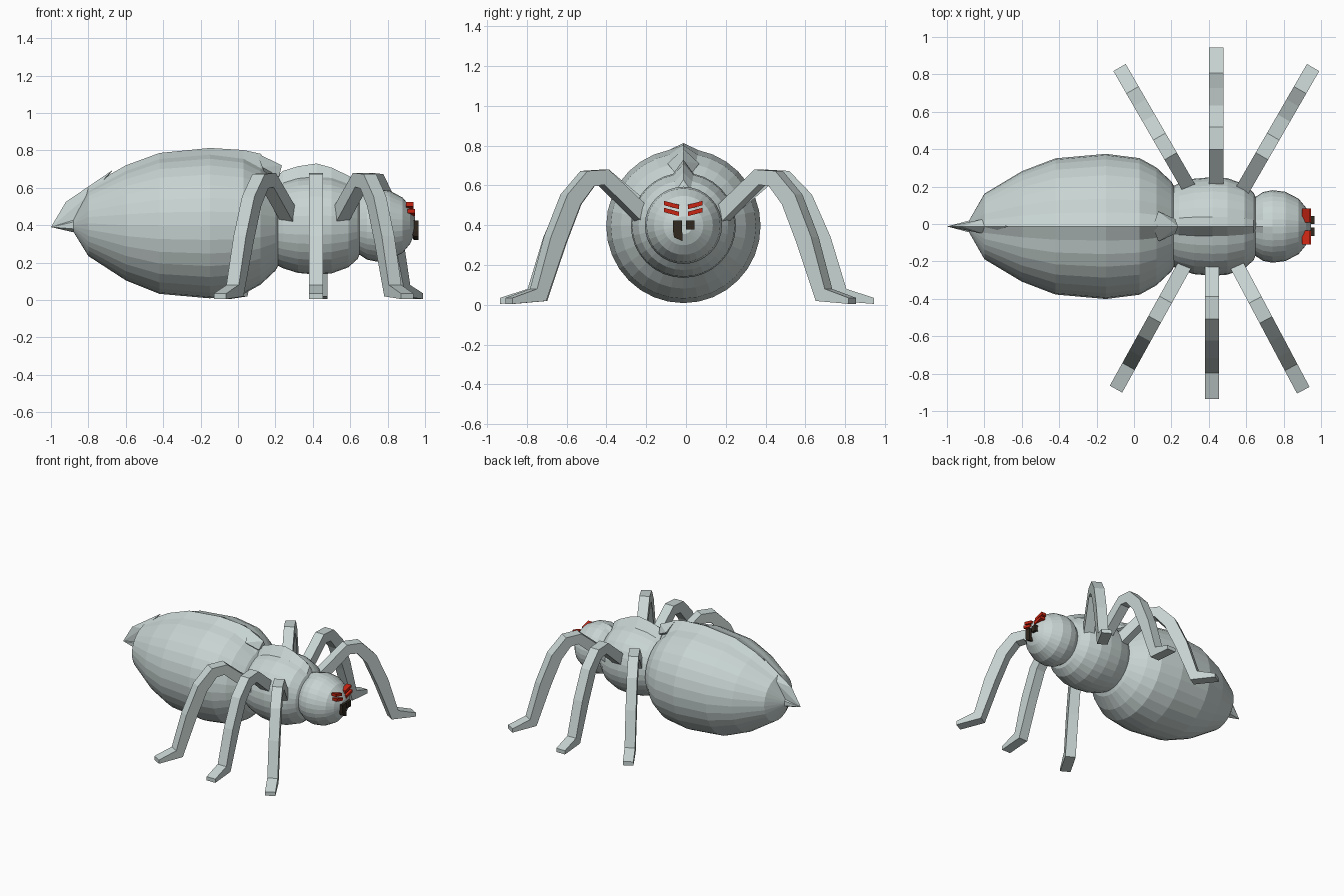
import bpy, bmesh, math
from mathutils import Vector

if "Cube" in bpy.data.objects:
    bpy.data.objects.remove(bpy.data.objects["Cube"])

YC = -0.013   # body axis
SIDES = 32


def material(name, color):
    m = bpy.data.materials.new(name)
    m.diffuse_color = (*color, 1)
    m.use_nodes = True
    m.node_tree.nodes["Principled BSDF"].inputs["Base Color"].default_value = m.diffuse_color
    return m


GREY = material("pale_grey", (0.58, 0.665, 0.65))
RED = material("red", (0.58, 0.018, 0.006))
DARK = material("dark_brown", (0.03, 0.021, 0.013))


def finish(bm, name, mat):
    bmesh.ops.recalc_face_normals(bm, faces=bm.faces)
    me = bpy.data.meshes.new(name)
    bm.to_mesh(me)
    bm.free()
    me.materials.append(mat)
    ob = bpy.data.objects.new(name, me)
    bpy.context.collection.objects.link(ob)
    return ob


def skin(bm, rings):
    """Join rings of vertices into a closed tube."""
    n = len(rings[0])
    for a, b in zip(rings, rings[1:]):
        for i in range(n):
            j = (i + 1) % n
            bm.faces.new((a[i], a[j], b[j], b[i]))
    bm.faces.new(rings[0])
    bm.faces.new(rings[-1])


def body(name, profile):
    """Rings along x: (x, radius, centre z, extra height of the back ridge)."""
    bm = bmesh.new()
    rings = []
    for x, r, zc, ridge in profile:
        ring = []
        for i in range(SIDES):
            a = 2 * math.pi * i / SIDES
            z = zc + r * math.cos(a) + (ridge if i == 0 else 0)
            ring.append(bm.verts.new((x, YC + r * math.sin(a), z)))
        rings.append(ring)
    skin(bm, rings)
    return finish(bm, name, GREY)


def hull(name, points, mat):
    bm = bmesh.new()
    for p in points:
        bm.verts.new(p)
    bmesh.ops.convex_hull(bm, input=bm.verts)
    return finish(bm, name, mat)


# Body segments
body("abdomen", [(-0.88, 0.035, 0.40, 0), (-0.80, 0.175, 0.41, 0.02),
                 (-0.60, 0.295, 0.40, 0.025), (-0.42, 0.364, 0.397, 0.025),
                 (-0.15, 0.388, 0.397, 0.028), (0.03, 0.365, 0.397, 0.04),
                 (0.12, 0.315, 0.397, 0.07), (0.20, 0.24, 0.397, 0.05),
                 (0.24, 0.17, 0.397, 0)])
body("thorax", [(0.18, 0.20, 0.40, 0.04), (0.24, 0.23, 0.40, 0.06),
                (0.32, 0.255, 0.40, 0.06), (0.42, 0.264, 0.40, 0.066),
                (0.50, 0.258, 0.40, 0.05), (0.59, 0.225, 0.40, 0.04),
                (0.64, 0.18, 0.40, 0.05), (0.66, 0.13, 0.40, 0)])
body("head", [(0.62, 0.12, 0.40, 0), (0.645, 0.155, 0.40, 0.02),
              (0.69, 0.184, 0.40, 0.01), (0.74, 0.194, 0.40, 0),
              (0.81, 0.185, 0.40, 0), (0.88, 0.148, 0.40, 0),
              (0.92, 0.10, 0.40, 0), (0.945, 0.045, 0.40, 0)])

# Raised hood and spike at the tail, flared crest over the waist
hull("tail_hood", [(-1, YC, 0.39), (-0.92, YC, 0.525), (-0.67, YC, 0.695)] +
     [(x, YC + s * w, z) for s in (-1, 1)
      for x, w, z in ((-0.80, 0.04, 0.56), (-0.87, 0.025, 0.43))], GREY)
hull("stinger", [(-1, YC, 0.39)] +
     [(-0.87, YC + 0.04 * math.sin(a), 0.40 + 0.04 * math.cos(a))
      for a in (math.radians(60 * k) for k in range(6))], GREY)
hull("waist_crest", [(0.10, YC, 0.785), (0.235, YC, 0.72), (0.16, YC, 0.63)] +
     [(x, YC + s * w, z) for s in (-1, 1)
      for x, w, z in ((0.13, 0.08, 0.71), (0.22, 0.04, 0.66))], GREY)

# Legs: (distance from hip, height, thickness)
LEG = [(-0.05, 0.43, 0.08), (0.20, 0.642, 0.08), (0.29, 0.635, 0.085),
       (0.385, 0.53, 0.09), (0.475, 0.325, 0.09), (0.57, 0.05, 0.08),
       (0.735, 0.02, 0.03)]


def leg(name, hip, degrees, width=0.076):
    """Square-section limb swept along the path, heading outwards at an angle."""
    a = math.radians(degrees)
    out = Vector((math.cos(a), math.sin(a), 0))
    side = Vector((-out.y, out.x, 0))
    bm = bmesh.new()
    rings = []
    pts = [Vector((d, z)) for d, z, t in LEG]
    for i, (d, z, t) in enumerate(LEG):
        tan = Vector((0, 0))
        if i > 0:
            tan += (pts[i] - pts[i - 1]).normalized()
        if i < len(pts) - 1:
            tan += (pts[i + 1] - pts[i]).normalized()
        tan.normalize()
        if i == len(pts) - 1:
            tan = Vector((1, 0))
        up = Vector((-tan.y, tan.x)) * t / 2
        ring = []
        for su, ss in ((1, 1), (1, -1), (-1, -1), (-1, 1)):
            p = Vector((hip[0], hip[1], 0)) + out * (d + su * up.x)
            p += side * ss * width / 2
            p.z = max(z + su * up.y, 0)
            ring.append(bm.verts.new(p))
        rings.append(ring)
    skin(bm, rings)
    return finish(bm, name, GREY)


leg("front_leg_left", (0.59, 0.20), 60)
leg("middle_leg_left", (0.44, 0.21), 90)
leg("back_leg_left", (0.29, 0.20), 120)
leg("front_leg_right", (0.56, -0.24), -62)
leg("middle_leg_right", (0.417, -0.20), -90)
leg("back_leg_right", (0.26, -0.24), -119)

# Two slanted red eye bars on each side
for s, side in ((1, "left"), (-1, "right")):
    for x, z, row in ((0.927, 0.492, "upper"), (0.937, 0.457, "lower")):
        hull(f"{row}_eye_{side}",
             [(x + dx, YC + s * y, z + dz + h) for dx in (-0.03, 0.01)
              for y, dz in ((0.022, 0), (0.097, 0.02)) for h in (-0.011, 0.011)],
             RED)

# Jaws: a short block and a longer fang with a pointed end
hull("jaw_left", [(x, y, z) for x in (0.92, 0.965) for y in (0.0, 0.042)
                  for z in (0.378, 0.425)], DARK)
hull("jaw_right", [(x, y, z) for x in (0.92, 0.965) for y in (-0.065, -0.02)
                   for z in (0.37, 0.425)] +
     [(x, y, z) for x in (0.94, 0.965)
      for y, z in ((-0.06, 0.34), (-0.018, 0.32))], DARK)
